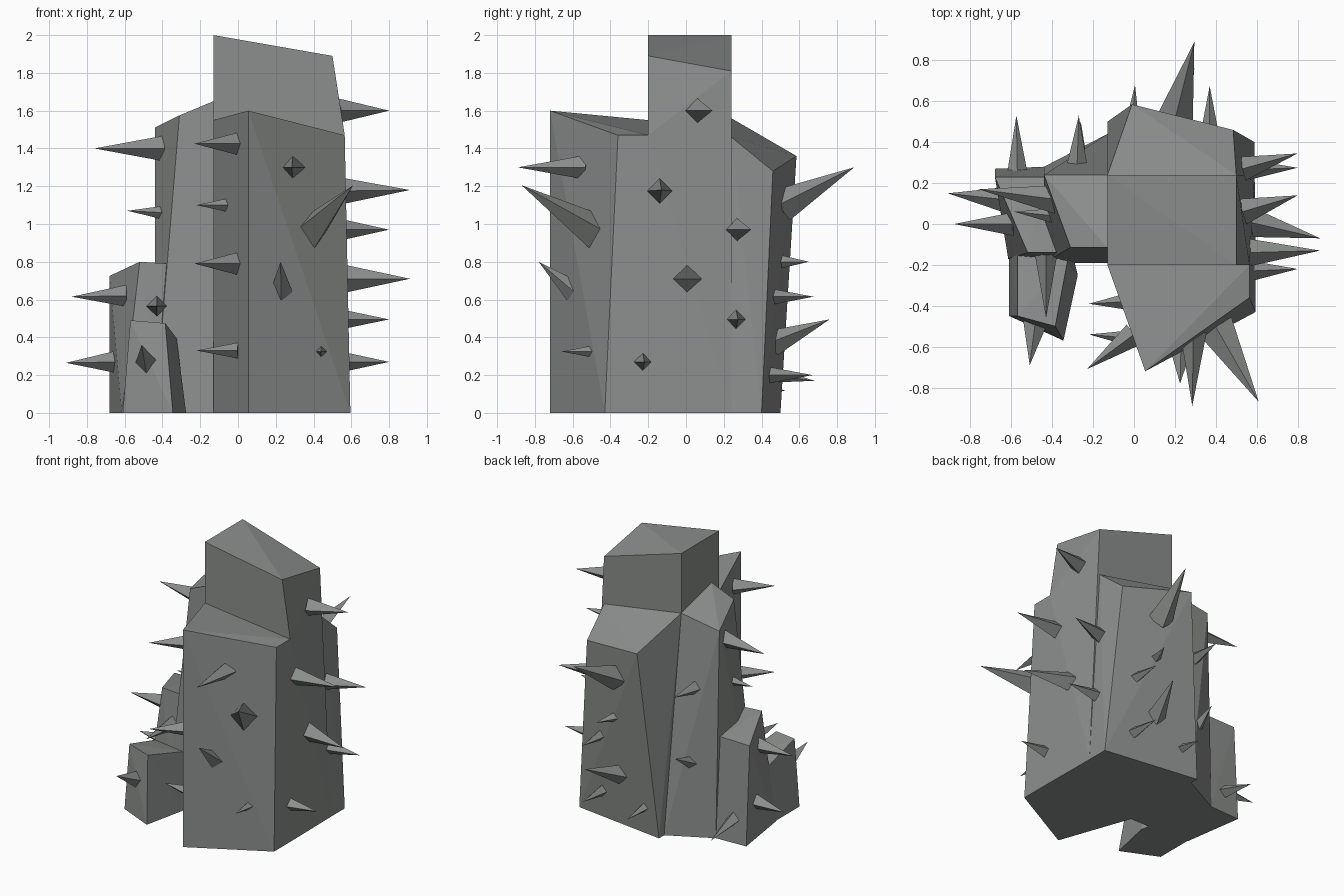
import bpy, bmesh
from mathutils import Vector

stone = bpy.data.materials.new("grey stone")
stone.diffuse_color = (0.26, 0.275, 0.265, 1)


def finish(name, bm):
    bmesh.ops.recalc_face_normals(bm, faces=bm.faces)
    mesh = bpy.data.meshes.new(name)
    bm.to_mesh(mesh)
    bm.free()
    mesh.materials.append(stone)
    ob = bpy.data.objects.new(name, mesh)
    bpy.context.collection.objects.link(ob)
    return ob


def block(name, top, base, extra=()):
    """Faceted rock column: hull of top corners, ground corners (x, y) and extra corners."""
    bm = bmesh.new()
    for p in list(top) + [(x, y, 0) for x, y in base] + list(extra):
        bm.verts.new(p)
    res = bmesh.ops.convex_hull(bm, input=bm.verts)
    junk = {g for g in res["geom_interior"] + res["geom_unused"]
            if isinstance(g, bmesh.types.BMVert)}
    bmesh.ops.delete(bm, geom=list(junk), context='VERTS')
    bmesh.ops.dissolve_limit(bm, angle_limit=0.03, verts=bm.verts, edges=bm.edges)
    return finish(name, bm)


def spikes(name, rows):
    """Four-sided thorns, each given as base centre, tip and base radius."""
    bm = bmesh.new()
    for base, tip, r in rows:
        a, b = Vector(base), Vector(tip)
        d = b - a
        new = bmesh.ops.create_cone(bm, cap_ends=True, segments=4,
                                    radius1=r, radius2=0, depth=d.length)["verts"]
        rot = d.to_track_quat('Z', 'Y')
        for v in new:
            v.co = rot @ v.co + (a + b) / 2
    bmesh.ops.remove_doubles(bm, verts=bm.verts, dist=0.0005)
    return finish(name, bm)


# Rock columns
block("tall_core",
      [(-.13, -.2, 2), (.5, -.2, 1.89), (.5, .24, 1.81), (-.13, .24, 2)],
      [(-.13, -.2), (.595, -.2), (.59, .24), (-.13, .24)],
      [(.565, -.2, 1.47), (.5, .24, 1.46)])
block("front_column",
      [(-.13, -.2, 1.55), (.055, -.72, 1.6), (.565, -.36, 1.47), (.565, -.2, 1.47)],
      [(-.13, -.2), (.055, -.72), (.595, -.43), (.595, -.2)])
block("back_column",
      [(-.13, .24, 1.56), (-.01, .585, 1.36), (.485, .46, 1.28), (.5, .24, 1.46)],
      [(-.13, .24), (-.13, .5), (.59, .4), (.59, .24)])
block("left_column",
      [(-.44, .24, 1.51), (-.31, -.115, 1.575), (-.13, -.115, 1.65), (-.13, .24, 1.56)],
      [(-.44, .28), (-.44, -.19), (-.13, -.19), (-.13, .44)])
block("low_left_block",
      [(-.68, .23, .725), (-.52, -.14, .8), (-.37, -.14, .79), (-.44, .23, .73)],
      [(-.68, .27), (-.615, -.17), (-.4, -.19), (-.44, .28)])
block("small_front_block",
      [(-.57, -.45, .49), (-.385, -.5, .475), (-.325, -.18, .395), (-.57, -.13, .4)],
      [(-.61, -.45), (-.345, -.57), (-.275, -.25), (-.3, -.15), (-.61, -.13)])

# Thorns by side
spikes("right_spikes", [
    ((.53, .06, 1.6), (.8, .14, 1.6), .065),
    ((.55, -.14, 1.175), (.91, -.13, 1.18), .07),
    ((.53, .27, .97), (.8, .345, .97), .06),
    ((.56, .01, .71), (.91, -.07, .71), .075),
    ((.55, .265, .495), (.8, .275, .495), .052),
    ((.56, -.23, .27), (.8, -.22, .27), .052)])
spikes("left_spikes", [
    ((-.38, .12, 1.4), (-.76, .17, 1.4), .07),
    ((-.39, .04, 1.06), (-.585, .06, 1.07), .037),
    ((-.59, .0, .62), (-.88, .0, .615), .058),
    ((-.64, .12, .27), (-.91, .15, .265), .06)])
spikes("front_left_spikes", [
    ((.0, -.54, 1.425), (-.23, -.71, 1.425), .06),
    ((-.05, -.38, 1.1), (-.22, -.39, 1.1), .037),
    ((.0, -.54, .79), (-.23, -.71, .79), .06),
    ((.0, -.56, .33), (-.22, -.54, .33), .042)])
spikes("front_spikes", [
    ((.29, -.53, 1.3), (.285, -.89, 1.3), .065),
    ((.375, -.46, .95), (.61, -.87, 1.205), .1),
    ((.23, -.59, .64), (.225, -.78, .8), .06),
    ((.44, -.48, .325), (.44, -.66, .325), .034),
    ((-.43, -.12, .565), (-.43, -.46, .565), .06),
    ((-.48, -.46, .26), (-.51, -.69, .36), .065)])
spikes("back_spikes", [
    ((.2, .51, 1.1), (.295, .89, 1.3), .09),
    ((.22, .47, .8), (.28, .65, .8), .043),
    ((.37, .44, .615), (.37, .675, .615), .045),
    ((.2, .46, .37), (.295, .76, .495), .07),
    ((.37, .43, .2), (.37, .67, .2), .045),
    ((-.01, .46, .2), (.005, .68, .17), .04),
    ((-.28, .24, 1.07), (-.27, .53, 1.085), .06),
    ((-.28, .26, .5), (-.26, .5, .62), .06),
    ((-.57, .22, .18), (-.575, .53, .115), .055)])
